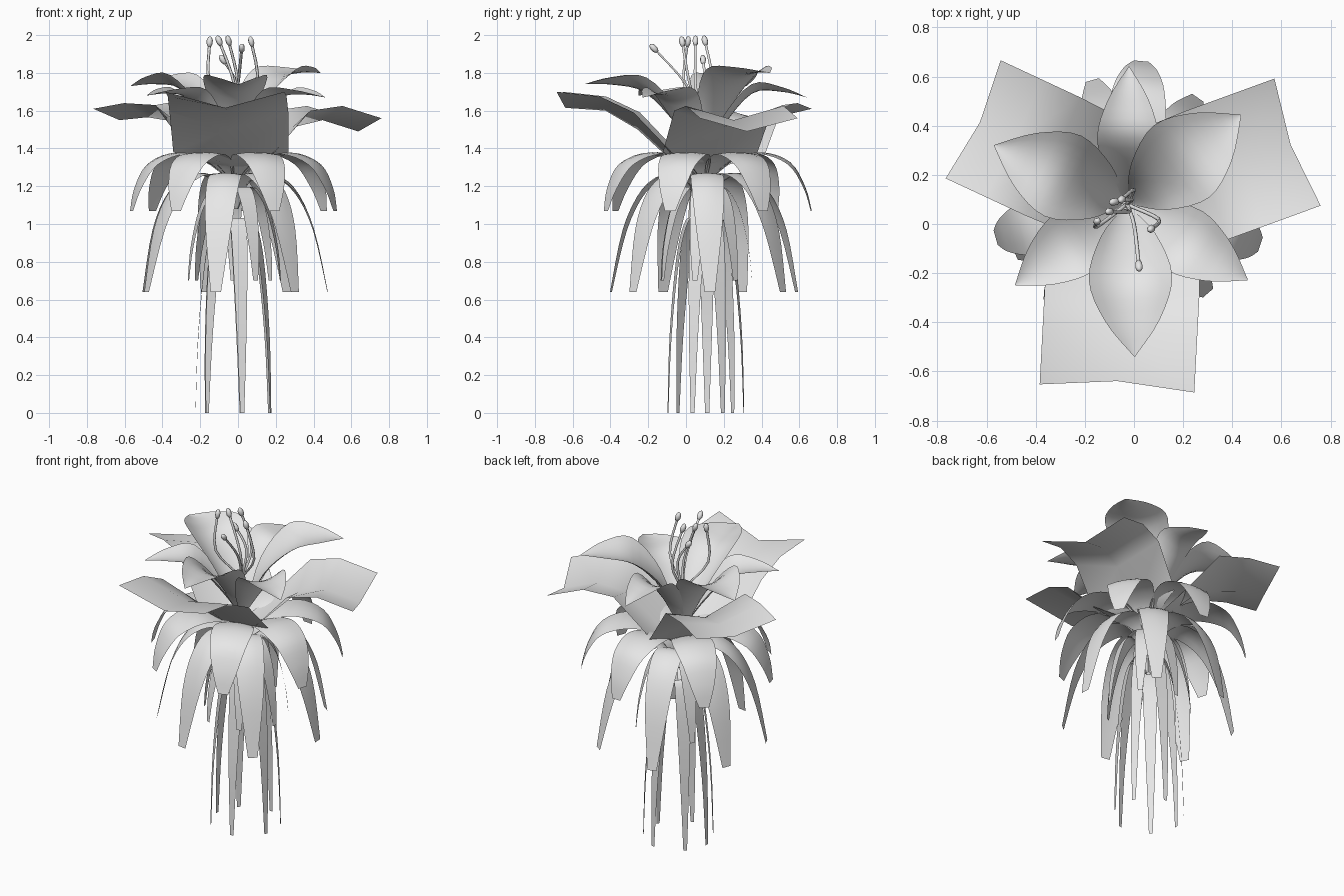
import bpy, bmesh, math
from mathutils import Vector, Matrix

cube = bpy.data.objects.get("Cube")
if cube:
    bpy.data.objects.remove(cube, do_unlink=True)

grey = bpy.data.materials.new("pale_grey")
grey.use_nodes = True
grey.diffuse_color = (0.8, 0.8, 0.8, 1)
grey.node_tree.nodes["Principled BSDF"].inputs["Base Color"].default_value = (0.8, 0.8, 0.8, 1)


def finish(name, bm):
    mesh = bpy.data.meshes.new(name)
    bm.to_mesh(mesh)
    bm.free()
    mesh.materials.append(grey)
    for face in mesh.polygons:
        face.use_smooth = True
    obj = bpy.data.objects.new(name, mesh)
    bpy.context.collection.objects.link(obj)
    return obj


def smooth_path(points, steps):
    """Catmull-Rom resampling of a short list of points."""
    pts = [Vector(p) for p in points]
    pts = [pts[0]] + pts + [pts[-1]]
    out = []
    for a, b, c, d in zip(pts, pts[1:], pts[2:], pts[3:]):
        for i in range(steps):
            t = i / steps
            out.append(0.5 * (2 * b + (c - a) * t + (2 * a - 5 * b + 4 * c - d) * t ** 2
                              + (3 * b - a - 3 * c + d) * t ** 3))
    return out + [pts[-1]]


def petal(name, centre, degrees, stations, notch=0.0, columns=8, steps=4):
    """Sheet along a spine; each station is radius, height, half width, edge lift."""
    angle = math.radians(degrees)
    out = Vector((math.cos(angle), math.sin(angle), 0))
    side = Vector((-out.y, out.x, 0))
    origin = Vector((centre[0], centre[1], 0))
    path = smooth_path(stations, steps)
    bm = bmesh.new()
    rows = []
    for i, (r, z, w, lift) in enumerate(path):
        row = []
        for j in range(columns + 1):
            v = 2 * j / columns - 1
            reach = r - notch * (1 - abs(v)) * (i / (len(path) - 1)) ** 3
            row.append(bm.verts.new(origin + out * reach + side * v * max(w, 0.001)
                                    + Vector((0, 0, z + lift * v * v))))
        rows.append(row)
    for low, high in zip(rows, rows[1:]):
        for j in range(columns):
            bm.faces.new((low[j], high[j], high[j + 1], low[j + 1]))
    return finish(name, bm)


heart = (-0.03, 0.08)

# Broad square-ended outer petals, creased along the middle
for name, centre, deg, length, half, rise, mid, tip, lift in (
        ("outer_petal_front", heart, 267, 0.75, 0.315, 1.50, 1.60, 1.615, 0.085),
        ("outer_petal_left", heart, 20, 0.74, 0.275, 1.51, 1.55, 1.49, 0.07),
        ("outer_petal_right", (-0.02, 0.13), 155, 0.70, 0.265, 1.54, 1.565, 1.55, 0.06)):
    petal(name, centre, deg, [
        (0.02, 1.28, 0.05, 0.02), (0.14, 1.32, half * 0.97, 0.06),
        (0.34, rise, half, 0.09), (0.52, mid, half, 0.075),
        (length, tip, half, lift)], notch=0.03, columns=2, steps=1)

# Pointed inner petals: angle, length, half width, mid and tip height, edge lift
for name, deg, length, half, mid, tip, lift in (
        ("upper_petal_front", 273, 0.62, 0.17, 1.695, 1.74, 0.08),
        ("upper_petal_back_left", 38, 0.59, 0.185, 1.76, 1.80, 0.06),
        ("upper_petal_back_right", 156, 0.59, 0.18, 1.71, 1.73, 0.08),
        ("lower_petal_back", 89, 0.56, 0.125, 1.69, 1.67, 0.05),
        ("lower_petal_front_right", 216, 0.56, 0.14, 1.66, 1.68, 0.05),
        ("lower_petal_front_left", 328, 0.58, 0.14, 1.66, 1.67, 0.05)):
    petal(name, heart, deg, [
        (0.02, 1.34, 0.02, 0.01), (length * 0.2, mid - 0.18, half * 0.65, lift),
        (length * 0.48, mid, half, lift),
        (length * 0.76, (mid + tip) / 2 + 0.02, half * 0.66, lift * 0.5),
        (length, tip, 0.002, 0)])

# Four drooping whorls of seven narrow petals, slightly unevenly spaced
whorls = {
    "short_droop": ((-0.02, 0.10), (85, 140, 196, 237, 292, 341, 33), [
        (0.03, 1.24, 0.02, 0), (0.14, 1.34, 0.08, -0.01),
        (0.30, 1.38, 0.12, -0.01), (0.45, 1.33, 0.105, -0.015),
        (0.53, 1.20, 0.07, -0.01), (0.565, 1.07, 0.03, 0)]),
    "middle_droop": ((-0.03, 0.10), (106, 157, 206, 260, 311, 3, 55), [
        (0.03, 1.12, 0.015, 0), (0.09, 1.23, 0.055, 0),
        (0.20, 1.27, 0.085, -0.01), (0.33, 1.19, 0.085, -0.02),
        (0.43, 0.98, 0.068, -0.01), (0.505, 0.64, 0.028, 0)]),
    "inner_droop": ((-0.02, 0.10), (297, 348, 40, 91, 143, 194, 246), [
        (0.02, 1.08, 0.01, 0), (0.06, 1.17, 0.03, 0),
        (0.11, 1.19, 0.045, 0), (0.18, 1.08, 0.043, 0),
        (0.23, 0.88, 0.03, 0), (0.25, 0.70, 0.014, 0)]),
    "long_droop": ((-0.02, 0.105), (178, 226, 282, 340, 26, 79, 136), [
        (0.015, 0.95, 0.01, 0), (0.05, 1.01, 0.03, 0),
        (0.10, 1.02, 0.042, 0), (0.15, 0.83, 0.04, 0),
        (0.19, 0.42, 0.026, 0), (0.205, 0.0, 0.011, 0)]),
}
for name, (centre, angles, stations) in whorls.items():
    for i, degrees in enumerate(angles, 1):
        petal(f"{name}_{i}", centre, degrees, stations, columns=4)


def stamen(number, bend, tip):
    """Thin bent filament with a pod on its end."""
    path = smooth_path([(heart[0], heart[1], 1.36), (heart[0], heart[1], 1.55),
                        (bend[0], bend[1], 1.74), tip], 4)
    bm = bmesh.new()
    rings = []
    for p in path:
        rings.append([bm.verts.new(p + Vector((math.cos(k * math.pi / 3),
                                               math.sin(k * math.pi / 3), 0)) * 0.008)
                      for k in range(6)])
    for low, high in zip(rings, rings[1:]):
        for k in range(6):
            n = (k + 1) % 6
            bm.faces.new((low[k], low[n], high[n], high[k]))
    finish(f"filament_{number}", bm)
    bm = bmesh.new()
    lean = (path[-1] - path[-3]).to_track_quat('Z', 'Y').to_matrix().to_4x4()
    place = Matrix.Translation(path[-1]) @ lean @ Matrix.Diagonal((0.017, 0.017, 0.03, 1))
    bmesh.ops.create_uvsphere(bm, u_segments=6, v_segments=5, radius=1, matrix=place)
    finish(f"pod_{number}", bm)


# Six stamens: bend position, then tip
for n, (bend, tip) in enumerate((
        ((0.00, 0.00), (0.02, -0.17, 1.93)),
        ((0.10, 0.02), (0.07, -0.02, 1.965)),
        ((-0.15, -0.01), (-0.15, 0.01, 1.965)),
        ((0.00, 0.14), (-0.05, 0.10, 1.97)),
        ((-0.02, 0.05), (-0.10, 0.05, 1.97)),
        ((-0.01, 0.10), (-0.08, 0.09, 1.87))), 1):
    stamen(n, bend, tip)
